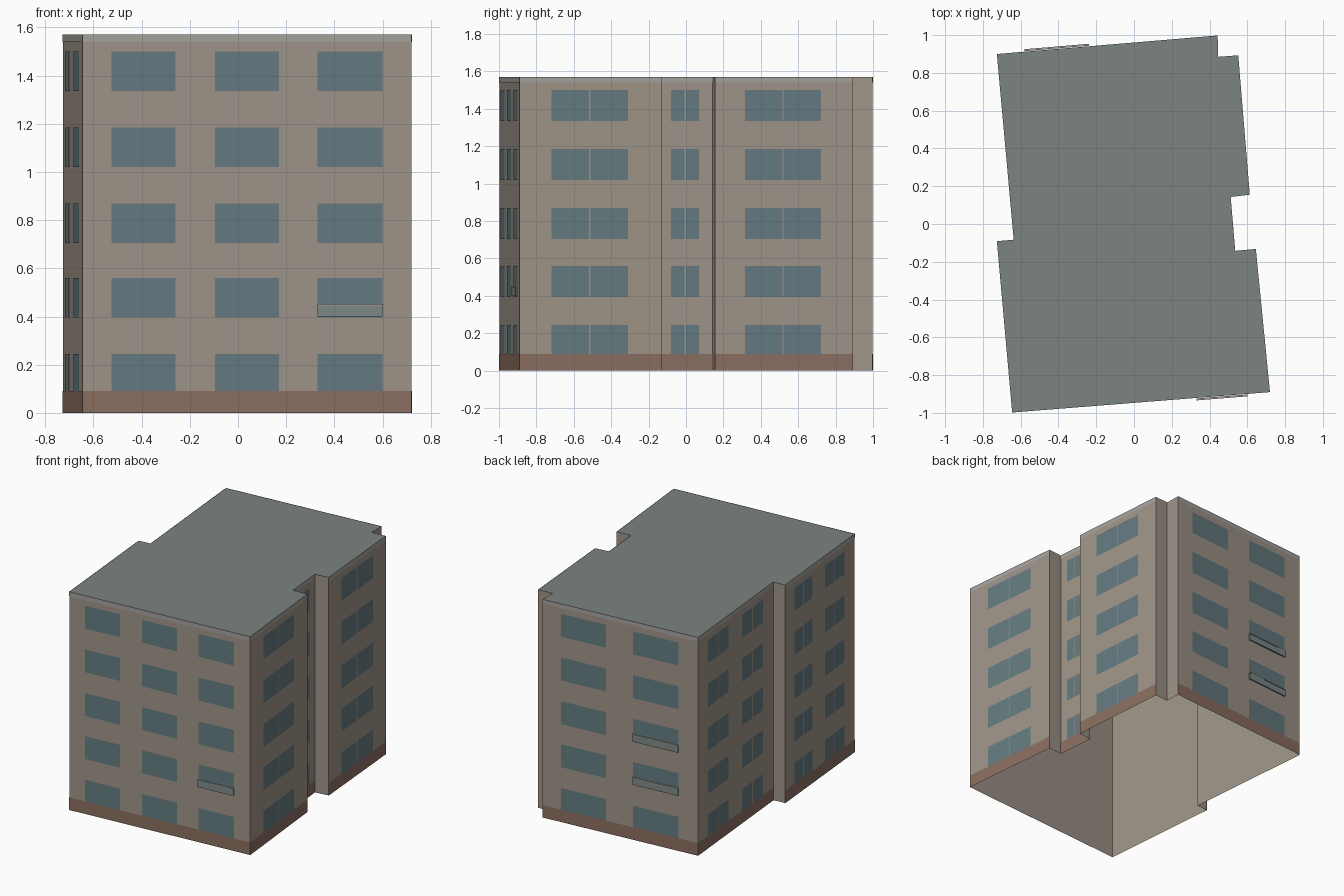
import bpy, bmesh
from mathutils import Vector

if "Cube" in bpy.data.objects:
    bpy.data.objects.remove(bpy.data.objects["Cube"])

H, PLINTH, CORNICE = 1.57, 0.09, 1.54
FLOORS = [(0.09, 0.245), (0.395, 0.56), (0.705, 0.87), (1.02, 1.185), (1.335, 1.50)]

# Footprint, counter-clockwise from the front left corner
PLAN = [(-0.645, -0.998), (0.72, -0.89), (0.645, -0.132), (0.536, -0.142),
        (0.512, 0.143), (0.613, 0.155), (0.552, 0.893), (0.445, 0.885),
        (0.443, 0.998), (-0.726, 0.90), (-0.637, -0.083), (-0.726, -0.091)]


def material(name, rgb):
    m = bpy.data.materials.new(name)
    m.diffuse_color = (*rgb, 1)
    m.use_nodes = True
    m.node_tree.nodes["Principled BSDF"].inputs["Base Color"].default_value = m.diffuse_color
    return m


WALL = material("wall_beige", (0.35, 0.30, 0.25))
ROOF = material("roof_grey", (0.20, 0.23, 0.215))
BASE = material("base_brown", (0.26, 0.16, 0.12))
TRIM = material("trim_grey", (0.38, 0.37, 0.34))
GLASS = material("glass_blue", (0.13, 0.20, 0.22))
PALE = material("balcony_glass", (0.21, 0.26, 0.25))


def add_object(name, bm, mat):
    mesh = bpy.data.meshes.new(name)
    bm.to_mesh(mesh)
    bm.free()
    mesh.materials.append(mat)
    ob = bpy.data.objects.new(name, mesh)
    bpy.context.collection.objects.link(ob)
    return ob


def facade_point(edge, t, z, out):
    """Point at fraction t along a wall, pushed outwards."""
    a, b = Vector(PLAN[edge]), Vector(PLAN[(edge + 1) % len(PLAN)])
    d = (b - a).normalized()
    p = a.lerp(b, t) + Vector((d.y, -d.x)) * out
    return (p.x, p.y, z)


def panel(bm, edge, t0, t1, z0, z1, out=0.002):
    bm.faces.new([bm.verts.new(facade_point(edge, t, z, out))
                  for t, z in ((t0, z0), (t1, z0), (t1, z1), (t0, z1))])


def block(bm, edge, t0, t1, z0, z1, o0, o1):
    v = [bm.verts.new(facade_point(edge, t, z, o)) for z in (z0, z1)
         for t, o in ((t0, o0), (t0, o1), (t1, o1), (t1, o0))]
    for f in ((3, 2, 1, 0), (4, 5, 6, 7), (0, 1, 5, 4), (1, 2, 6, 5), (2, 3, 7, 6), (3, 0, 4, 7)):
        bm.faces.new([v[i] for i in f])
    bmesh.ops.recalc_face_normals(bm, faces=bm.faces)


# Wall shell, open at the bottom
bm = bmesh.new()
for e in range(len(PLAN)):
    panel(bm, e, 0, 1, 0, H, 0)
bmesh.ops.remove_doubles(bm, verts=bm.verts, dist=1e-5)
add_object("walls", bm, WALL)

# Flat roof
bm = bmesh.new()
bm.faces.new([bm.verts.new((x, y, H)) for x, y in PLAN])
add_object("roof", bm, ROOF)

# Facades: wall index -> (window spans along the wall, split into two panes?)
FACADES = {
    0: ([(0.088, 0.282), (0.403, 0.597), (0.714, 0.912)], False),
    1: ([(0.225, 0.765)], True),
    3: ([(0.22, 0.745)], True),
    5: ([(0.217, 0.768)], True),
    8: ([(0.118, 0.41), (0.583, 0.875)], False),
    9: ([(0.13, 0.40), (0.58, 0.86)], True),
    11: ([(0.13, 0.39), (0.57, 0.85)], True),
}
plinth, cornice, windows = bmesh.new(), bmesh.new(), bmesh.new()
for e, (spans, split) in FACADES.items():
    length = (Vector(PLAN[(e + 1) % len(PLAN)]) - Vector(PLAN[e])).length
    gap = 0.004 / length
    panel(plinth, e, 0, 1, 0, PLINTH)
    panel(cornice, e, 0, 1, CORNICE, H)
    for t0, t1 in spans:
        mid = (t0 + t1) / 2
        panes = [(t0, mid - gap), (mid + gap, t1)] if split else [(t0, t1)]
        for z0, z1 in FLOORS:
            for p0, p1 in panes:
                panel(windows, e, p0, p1, z0, z1)
add_object("plinth_band", plinth, BASE)
add_object("roof_edge_band", cornice, TRIM)
add_object("windows", windows, GLASS)

# Shallow balconies: glass front with a top rail
fronts, rails = bmesh.new(), bmesh.new()
for e, t0, t1, z in ((0, 0.714, 0.912, 0.40), (8, 0.583, 0.875, 0.40), (8, 0.583, 0.875, 0.71)):
    block(fronts, e, t0, t1, z, z + 0.045, 0.003, 0.011)
    block(rails, e, t0, t1, z + 0.045, z + 0.052, 0.003, 0.013)
add_object("balcony_fronts", fronts, PALE)
add_object("balcony_rails", rails, TRIM)
